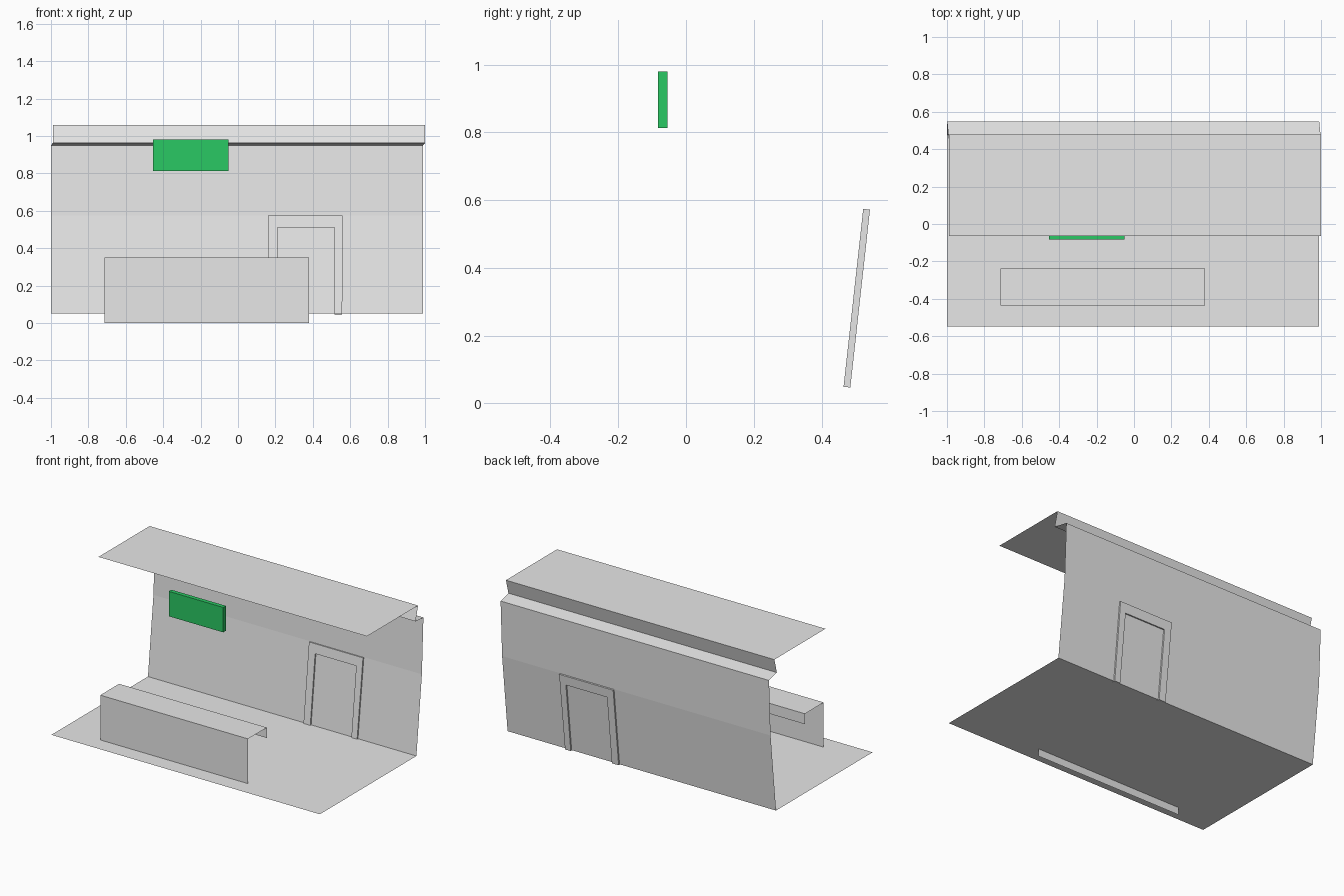
import bpy
import bmesh
from mathutils import Vector

cube = bpy.data.objects.get("Cube")
if cube:
    bpy.data.objects.remove(cube, do_unlink=True)


def make_material(name, colour):
    mat = bpy.data.materials.new(name)
    mat.use_nodes = True
    mat.diffuse_color = colour
    mat.node_tree.nodes["Principled BSDF"].inputs["Base Color"].default_value = colour
    return mat


grey = make_material("light grey", (0.8, 0.8, 0.8, 1))
green = make_material("sign green", (0.023, 0.58, 0.125, 1))


def finish(name, bm, mat):
    mesh = bpy.data.meshes.new(name)
    bm.to_mesh(mesh)
    bm.free()
    mesh.materials.append(mat)
    obj = bpy.data.objects.new(name, mesh)
    bpy.context.collection.objects.link(obj)
    return obj


def sheet(name, profile, mat):
    """Open strip through (left x, right x, y, z) stations."""
    bm = bmesh.new()
    rows = [(bm.verts.new((x0, y, z)), bm.verts.new((x1, y, z)))
            for x0, x1, y, z in profile]
    for (a, b), (c, d) in zip(rows, rows[1:]):
        bm.faces.new((a, b, d, c))
    return finish(name, bm, mat)


def prism(name, outline, depth, mat):
    """Closed outline thickened along a depth vector."""
    bm = bmesh.new()
    face = bm.faces.new([bm.verts.new(p) for p in outline])
    grown = bmesh.ops.extrude_face_region(bm, geom=[face])
    moved = [v for v in grown["geom"] if isinstance(v, bmesh.types.BMVert)]
    bmesh.ops.translate(bm, verts=moved, vec=depth)
    bmesh.ops.recalc_face_normals(bm, faces=bm.faces)
    return finish(name, bm, mat)


# Floor, leaning wall, cornice ledge and overhanging roof as one folded sheet
low, high = (-1.0, 0.99), (-0.99, 1.0)
sheet("room_shell", [
    (*low, -0.547, 0.05),
    (*low, 0.475, 0.05),
    (*low, 0.533, 0.575),
    (*low, 0.549, 0.95),
    (*high, 0.452, 0.963),
    (*high, 0.478, 1.06),
    (*high, -0.063, 1.06),
], grey)

# Counter: front panel, top and short rear lip
span = (-0.715, 0.38)
sheet("counter", [
    (*span, -0.437, 0.0),
    (*span, -0.437, 0.35),
    (*span, -0.238, 0.35),
    (*span, -0.238, 0.28),
], grey)

# Door frame following the lean of the lower wall
foot = Vector((0, 0.475, 0.048))
rise = Vector((0, 0.058, 0.525))
across = rise.cross(Vector((1, 0, 0))).normalized() * 0.02


def on_wall(x, t):
    return foot + rise * t + Vector((x, 0, 0)) - across / 2


prism("door_frame", [on_wall(x, t) for x, t in (
    (0.16, 0), (0.16, 1), (0.56, 1), (0.557, 0),
    (0.515, 0), (0.515, 0.88), (0.21, 0.88), (0.21, 0))], across, grey)

# Hanging sign
prism("hanging_sign", [(x, -0.083, z) for x, z in (
    (-0.455, 0.813), (-0.052, 0.813), (-0.052, 0.98), (-0.455, 0.98))],
    Vector((0, 0.028, 0)), green)
